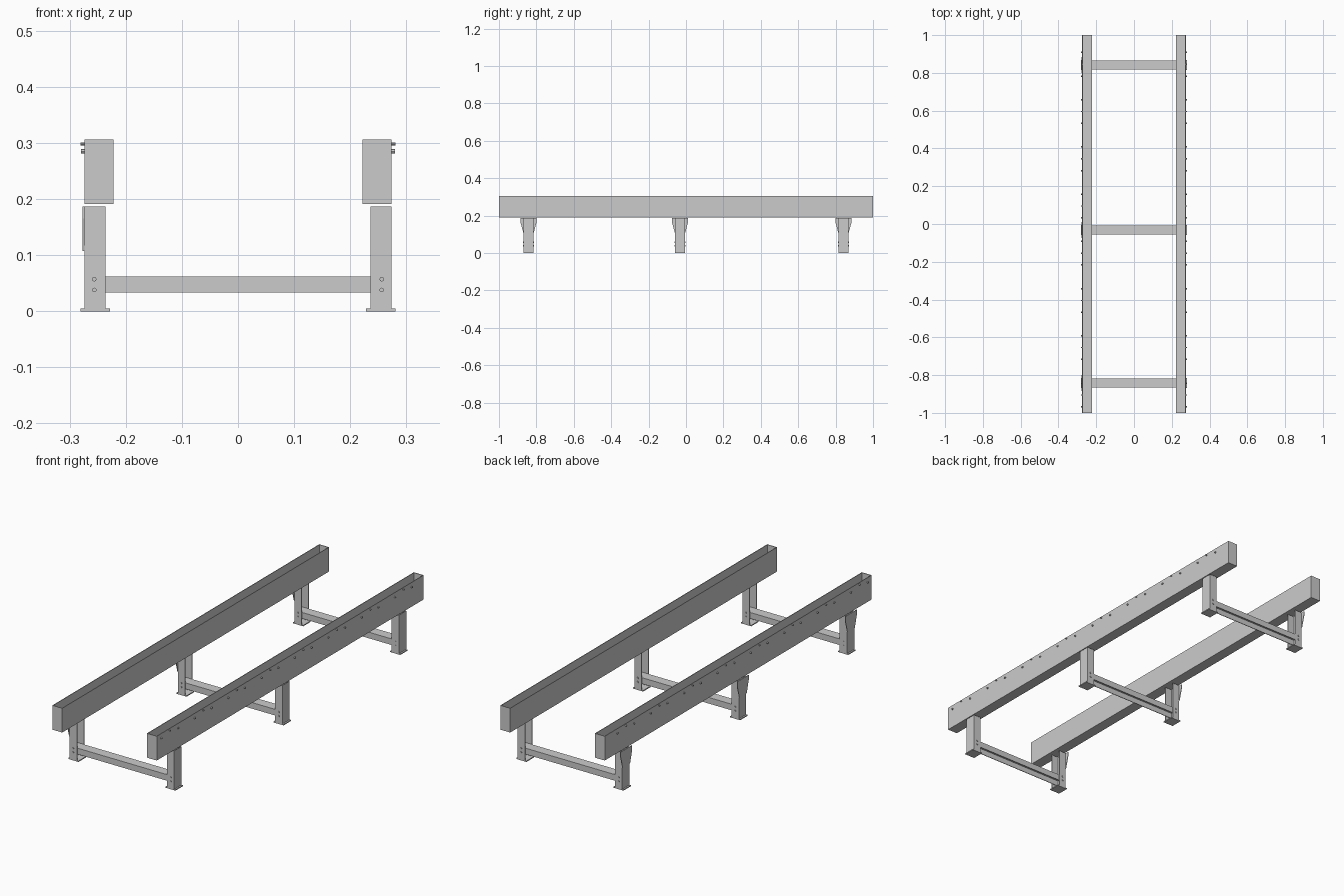
import bpy, bmesh, math
from mathutils import Vector, Matrix

if "Cube" in bpy.data.objects:
    bpy.data.objects.remove(bpy.data.objects["Cube"])

T = 0.003  # sheet thickness
MAP = {'x': lambda u, v, t: (t, u, v),
       'y': lambda u, v, t: (u, t, v),
       'z': lambda u, v, t: (u, v, t)}


def prism(bm, pts, axis, a, b):
    """Extrude a 2D profile along an axis from a to b."""
    lo = [bm.verts.new(MAP[axis](u, v, a)) for u, v in pts]
    hi = [bm.verts.new(MAP[axis](u, v, b)) for u, v in pts]
    bm.faces.new(lo)
    bm.faces.new(hi)
    n = len(pts)
    for i in range(n):
        j = (i + 1) % n
        bm.faces.new((lo[i], lo[j], hi[j], hi[i]))


def box(bm, x0, x1, y0, y1, z0, z1):
    prism(bm, [(x0, y0), (x1, y0), (x1, y1), (x0, y1)], 'z', z0, z1)


def stud(bm, center, axis, r, depth):
    rot = Vector((0, 0, 1)).rotation_difference(Vector(axis)).to_matrix().to_4x4()
    bmesh.ops.create_cone(bm, cap_ends=True, segments=8, radius1=r, radius2=r,
                          depth=depth, matrix=Matrix.Translation(center) @ rot)


def finish(bm, name):
    bmesh.ops.recalc_face_normals(bm, faces=bm.faces[:])
    me = bpy.data.meshes.new(name)
    bm.to_mesh(me)
    bm.free()
    ob = bpy.data.objects.new(name, me)
    bpy.context.collection.objects.link(ob)


def u_profile(u0, u1, v0, v1, t):
    """U section open towards v1."""
    return [(u0, v0), (u1, v0), (u1, v1), (u1 - t, v1), (u1 - t, v0 + t),
            (u0 + t, v0 + t), (u0 + t, v1), (u0, v1)]


for s, side in ((-1, "left"), (1, "right")):
    # open-topped beam with closed ends
    bm = bmesh.new()
    x0, x1 = sorted((s * 0.222, s * 0.274))
    prism(bm, u_profile(x0, x1, 0.191, 0.306, T), 'y', -1, 1)
    for ye in (-1, 1 - T):
        box(bm, x0 + T, x1 - T, ye, ye + T, 0.191 + T, 0.306)
    finish(bm, side + "_beam")

    # bolts along the outer wall
    bm = bmesh.new()
    for i in range(16):
        y = -0.967 + i * 0.125
        stud(bm, (s * 0.2765, y, 0.285), (1, 0, 0), 0.004, 0.006)
        if i % 2 == 0:
            stud(bm, (s * 0.2775, y + 0.0625, 0.298), (1, 0, 0), 0.003, 0.007)
    finish(bm, side + "_beam_bolts")

for yc, place in ((-0.842, "front"), (-0.032, "middle"), (0.842, "back")):
    for s, side in ((-1, "left"), (1, "right")):
        # channel leg, open towards the middle
        bm = bmesh.new()
        prof = [(v, u) for u, v in u_profile(yc - 0.0275, yc + 0.0275, -0.274, -0.236, T)]
        prism(bm, [(-s * x, y) for x, y in prof], 'z', 0.004, 0.187)
        finish(bm, f"{place}_{side}_leg")

        # foot plate
        bm = bmesh.new()
        xa, xb = sorted((s * 0.228, s * 0.281))
        box(bm, xa, xb, yc - 0.0275, yc + 0.0275, 0, 0.005)
        finish(bm, f"{place}_{side}_foot_plate")

        # bolts holding the crossbar in the leg
        bm = bmesh.new()
        for d in (-1, 1):
            for z in (0.038, 0.057):
                stud(bm, (s * 0.256, yc + d * 0.0285, z), (0, 1, 0), 0.004, 0.004)
        finish(bm, f"{place}_{side}_leg_bolts")

    # flared gusset on the outside of the left leg
    bm = bmesh.new()
    prism(bm, [(yc - 0.0275, 0.107), (yc + 0.0275, 0.107), (yc + 0.043, 0.165),
               (yc + 0.043, 0.187), (yc - 0.043, 0.187), (yc - 0.043, 0.165)],
          'x', -0.277, -0.274)
    finish(bm, place + "_gusset")

    # crossbar channel, open downwards
    bm = bmesh.new()
    prof = u_profile(yc - 0.0235, yc + 0.0235, -0.062, -0.033, T)
    prism(bm, [(u, -v) for u, v in prof], 'x', -0.270, 0.270)
    finish(bm, place + "_crossbar")
